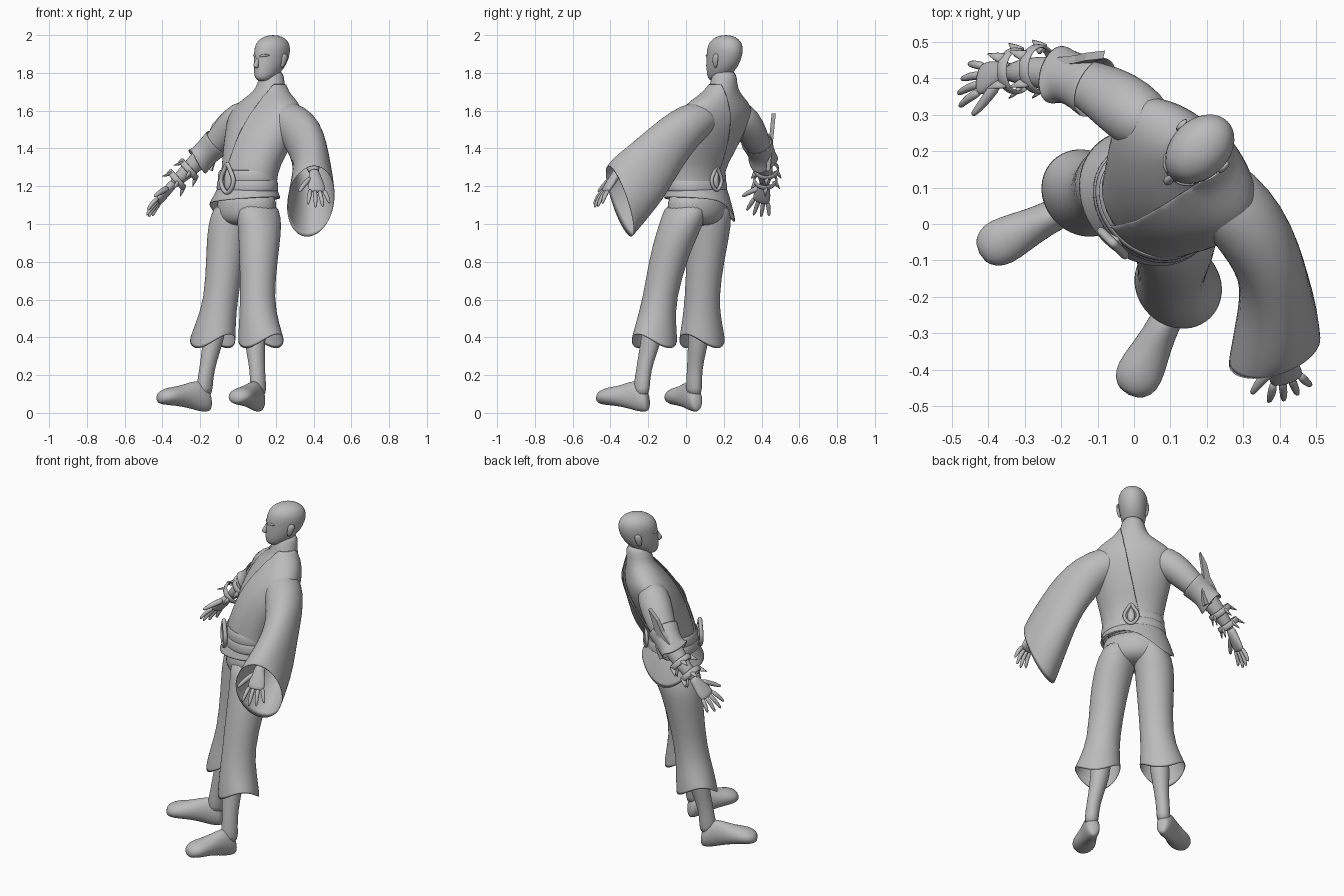
import bpy, bmesh, math
from mathutils import Vector

if "Cube" in bpy.data.objects:
    bpy.data.objects.remove(bpy.data.objects["Cube"])

grey = bpy.data.materials.new("plain grey")
grey.use_nodes = True
grey.diffuse_color = (0.5, 0.5, 0.5, 1)
grey.node_tree.nodes["Principled BSDF"].inputs["Base Color"].default_value = (0.5, 0.5, 0.5, 1)

UP = Vector((0, 0, 1))
LEFT = Vector((1, -1, 0)).normalized()   # the figure stands turned by 45 degrees
BACK = Vector((1, 1, 0)).normalized()


def finish(name, bm, subsurf=0, thick=0, smooth=True):
    bmesh.ops.recalc_face_normals(bm, faces=bm.faces)
    mesh = bpy.data.meshes.new(name)
    bm.to_mesh(mesh)
    bm.free()
    mesh.materials.append(grey)
    for p in mesh.polygons:
        p.use_smooth = smooth
    ob = bpy.data.objects.new(name, mesh)
    bpy.context.collection.objects.link(ob)
    if thick:
        m = ob.modifiers.new("thickness", "SOLIDIFY")
        m.thickness = thick
        m.offset = 1
    if subsurf:
        m = ob.modifiers.new("smooth", "SUBSURF")
        m.levels = m.render_levels = subsurf


def loft_mesh(rings, ref=LEFT, flat=False, n=18, caps=(True, True), hem=None, grow=0):
    """Skin of elliptical rings (x, y, z, half width, half depth[, normal])."""
    bm, loops = bmesh.new(), []
    pts = [Vector(r[:3]) for r in rings]
    for i, r in enumerate(rings):
        t = pts[min(i + 1, len(pts) - 1)] - pts[max(i - 1, 0)]
        if flat:
            t = UP
        if len(r) > 5:
            t = Vector(r[5])
        t = t.normalized()
        w = (ref - t * ref.dot(t)).normalized()
        d = t.cross(w)
        loop = []
        for k in range(n):
            a = math.tau * k / n
            p = pts[i] + w * (r[3] + grow) * math.cos(a) + d * (r[4] + grow) * math.sin(a)
            if hem and i == len(rings) - 1:
                p.z += hem(a)
            loop.append(bm.verts.new(p))
        loops.append(loop)
    for A, B in zip(loops, loops[1:]):
        for k in range(n):
            bm.faces.new((A[k], A[(k + 1) % n], B[(k + 1) % n], B[k]))
    if caps[0]:
        bm.faces.new(loops[0])
    if caps[1]:
        bm.faces.new(loops[-1])
    return bm


def loft(name, rings, subsurf=1, thick=0, **kw):
    finish(name, loft_mesh(rings, **kw), subsurf, thick)


# Torso and neck
torso = [(.05, .055, 1.14, .16, .125), (.05, .055, 1.27, .158, .122), (.082, .09, 1.37, .185, .14),
         (.112, .125, 1.48, .215, .148), (.135, .16, 1.57, .235, .135), (.15, .175, 1.625, .215, .112),
         (.16, .186, 1.668, .15, .092), (.168, .195, 1.70, .098, .08), (.175, .2, 1.74, .07, .071),
         (.18, .205, 1.82, .062, .066)]
loft("torso", torso, flat=True, n=24)

# Robe worn over the left shoulder, cut along the crossing edge
bm = loft_mesh(torso[:-1], flat=True, caps=(False, False), grow=.006, n=36)
bmesh.ops.bisect_plane(bm, geom=bm.verts[:] + bm.edges[:] + bm.faces[:],
                       plane_co=Vector((.05, .055, 1.3)) - LEFT * .035,
                       plane_no=LEFT - UP * .19, clear_inner=True)
finish("robe", bm, 1, .006)

# Head
hx, hy = .18, .205
head = [(1.755, -.062, .028, .035), (1.775, -.052, .047, .062), (1.80, -.036, .06, .08),
        (1.84, -.016, .073, .1), (1.885, -.003, .079, .109), (1.93, .003, .084, .111),
        (1.967, .005, .073, .095), (1.99, .008, .048, .06), (2.0, .008, .018, .022)]
loft("head", [(hx + BACK.x * v, hy + BACK.y * v, z, a, b) for z, v, a, b in head], flat=True)


def face_point(side, fwd, z):
    return Vector((hx, hy, z)) + LEFT * side - BACK * fwd


loft("nose", [(*face_point(0, .10, 1.885), .008, .01), (*face_point(0, .113, 1.86), .01, .014),
              (*face_point(0, .124, 1.836), .015, .018), (*face_point(0, .112, 1.824), .012, .01)],
     flat=True, n=10)
loft("lips", [(*face_point(-.027, .092, 1.797), .004, .004), (*face_point(0, .112, 1.799), .008, .007),
              (*face_point(.027, .092, 1.797), .004, .004)], ref=UP, n=8)
for s, side in ((1, "left"), (-1, "right")):
    loft(side + "_brow", [(*face_point(s * .012, .107, 1.885), .007, .008),
                          (*face_point(s * .035, .099, 1.895), .008, .009),
                          (*face_point(s * .06, .073, 1.892), .005, .006)], ref=UP, n=8)
    loft(side + "_ear", [(*face_point(s * .072, -.002, 1.825), .008, .01),
                         (*face_point(s * .08, -.008, 1.855), .009, .018),
                         (*face_point(s * .084, -.014, 1.885), .009, .023),
                         (*face_point(s * .08, -.016, 1.902), .006, .014)], flat=True, n=10)


# Hands
def hand(side, wrist, direction, thumb_dir):
    w, d = Vector(wrist), Vector(direction).normalized()
    s = Vector(thumb_dir)
    s = (s - d * s.dot(d)).normalized()
    nrm = d.cross(s)

    def at(l, o):
        return w + d * l + s * o
    loft(side + "_palm", [(*at(-.03, 0), .029, .026), (*at(.01, 0), .032, .024), (*at(.05, 0), .046, .022),
                          (*at(.095, 0), .049, .018), (*at(.115, 0), .042, .012)], ref=s, n=14)
    bend = nrm if side == "right" else -nrm
    for i, length in enumerate((.095, .112, .105, .08)):
        o = .036 - i * .024
        root, mid, tip = at(.095, o), at(.1 + length * .5, o * 1.4), at(.1 + length, o * 1.75)
        loft(f"{side}_finger_{i + 1}", [(*root, .014, .014), (*(mid + bend * .004), .0125, .0125),
                                       (*(tip - bend * .008), .008, .008)], ref=nrm, n=8)
    loft(side + "_thumb", [(*at(.02, .022), .02, .017), (*at(.06, .06), .017, .015),
                           (*at(.09, .084), .013, .013), (*at(.12, .105), .008, .008)], ref=nrm, n=8)


hand("left", (.405, -.37, 1.262), (.03, -.125, -.19), (-.93, -.3, .05))
hand("right", (-.355, .415, 1.2), (-.125, -.035, -.15), (-.3, -.9, .1))

# Left arm in a wide sleeve
loft("left_sleeve", [(.19, .14, 1.575, .07, .08), (.255, .07, 1.56, .095, .1), (.32, -.01, 1.505, .115, .102),
                     (.365, -.09, 1.425, .13, .092), (.388, -.17, 1.335, .146, .092),
                     (.395, -.26, 1.23, .172, .108), (.385, -.355, 1.115, .2, .132, (.33, -.9, -.3))],
     ref=UP, caps=(True, False), n=24, thick=.004)
loft("left_forearm", [(.38, -.13, 1.4, .055, .055), (.39, -.26, 1.34, .045, .045),
                      (.405, -.37, 1.26, .03, .027)], n=14)

# Bare right arm
loft("right_arm", [(.07, .245, 1.585, .07, .075), (.015, .29, 1.565, .092, .09), (-.045, .338, 1.505, .09, .082),
                   (-.11, .376, 1.43, .074, .068), (-.185, .405, 1.36, .056, .054),
                   (-.27, .42, 1.28, .043, .041), (-.355, .415, 1.2, .029, .027)], ref=BACK)

# Arm guard with an upright blade
loft("arm_guard", [(-.105, .373, 1.435, .086, .074), (-.14, .388, 1.405, .072, .068),
                   (-.185, .405, 1.36, .066, .061), (-.215, .41, 1.335, .082, .068)],
     ref=BACK, caps=(False, False), thick=.006, hem=lambda a: .02 * math.cos(2 * a))
bm = bmesh.new()
outline = ((-.085, 1.585), (-.135, 1.53), (-.165, 1.46), (-.215, 1.4), (-.19, 1.31), (-.14, 1.28),
           (-.115, 1.36), (-.125, 1.44), (-.105, 1.51))
f = bm.faces.new([bm.verts.new((x, .425 + .1 * (z - 1.3), z)) for x, z in outline])
g = bmesh.ops.extrude_face_region(bm, geom=[f])
bmesh.ops.translate(bm, verts=[v for v in g["geom"] if isinstance(v, bmesh.types.BMVert)], vec=(.006, .022, 0))
finish("guard_blade", bm, smooth=False)

# Spiked bracelets
axis = Vector((-.09, 0, -.08)).normalized()
across = axis.cross(Vector((0, 1, 0)))
for i, c in enumerate(((-.262, .425, 1.29), (-.325, .42, 1.235))):
    c, r = Vector(c), .057 - i * .004
    p, q = c - axis * .016, c + axis * .016
    loft(f"bracelet_{i + 1}", [(*p, r, r), (*c, r + .006, r + .006), (*q, r, r)], ref=BACK,
         caps=(False, False), thick=.009)
    for k in range(5):
        a = math.radians(72 * k)
        out = across * math.cos(a) + Vector((0, 1, 0)) * math.sin(a)
        root, tip = c + out * r, c + out * (r + .026) + axis * .045
        loft(f"bracelet_{i + 1}_spike_{k + 1}", [(*root, .018, .009), (*root.lerp(tip, .5), .012, .006),
                                                (*tip, .002, .002)], ref=BACK, n=8, subsurf=0)


# Belt, sash skirt and hips
def band(name, rows, **kw):
    loft(name, rows, flat=True, n=32, caps=(False, False), thick=.006, **kw)


wx, wy = .05, .055
band("belt_upper", [(wx, wy, 1.285, .159, .125), (wx, wy, 1.265, .168, .133),
                    (wx, wy, 1.235, .168, .133), (wx, wy, 1.225, .166, .131)])
band("belt_lower", [(wx, wy, 1.235, .164, .13), (wx, wy, 1.22, .173, .138),
                    (wx, wy, 1.185, .176, .141), (wx, wy, 1.175, .17, .136)])
band("sash_skirt", [(wx, wy, 1.2, .165, .131), (.046, .06, 1.16, .178, .147), (.036, .073, 1.12, .202, .17)],
     hem=lambda a: -.1 * max(0, math.cos(a - 2.6)) ** 3 + .02 * math.cos(a))
loft("trouser_hips", [(.05, .055, 1.17, .16, .125), (.046, .06, 1.11, .178, .137), (.042, .06, 1.05, .18, .138),
                      (.038, .06, 1.01, .15, .115), (.035, .06, .99, .08, .07)], flat=True, n=24)

# Belt ornaments: pointed ring with a central stud
for name, side, size in (("front_buckle", -1, 1), ("back_ornament", 1, .8)):
    o = Vector((wx, wy, 1.235)) + BACK * side * .152
    cu = bpy.data.curves.new(name, "CURVE")
    cu.dimensions = "3D"
    cu.bevel_depth = .012 * size
    cu.bevel_resolution = 2
    sp = cu.splines.new("NURBS")
    shape = ((0, .095), (.018, .055), (.05, .01), (.045, -.035), (0, -.085),
             (-.045, -.035), (-.05, .01), (-.018, .055))
    sp.points.add(len(shape) - 1)
    for pt, (h, z) in zip(sp.points, shape):
        pt.co = (*(o + (LEFT * h + UP * z) * size), 1)
    sp.use_cyclic_u = True
    cu.materials.append(grey)
    bpy.context.collection.objects.link(bpy.data.objects.new(name, cu))
    loft(name + "_stud", [(*(o + UP * z * size - BACK * side * .008), w * size, .018) for z, w in
                          ((-.06, .006), (-.03, .03), (.01, .03), (.06, .006))], flat=True, n=10)

# Legs: flared trouser, shin and foot; each given by its own centre line
legs = {
    "left": (((.1, .005, 1.12), (.112, -.015, 1.03), (.115, -.045, .95), (.11, -.09, .83), (.1, -.142, .6),
              (.112, -.16, .47), (.122, -.168, .375)),
             ((.095, -.165, .5), (.088, -.185, .38), (.098, -.215, .27), (.106, -.232, .18), (.108, -.238, .08)),
             (.112, -.215), (.0, -.44)),
    "right": (((-.01, .115, 1.12), (-.033, .125, 1.03), (-.05, .118, .95), (-.066, .105, .83), (-.09, .082, .6),
               (-.12, .085, .47), (-.135, .085, .375)),
              ((-.11, .08, .5), (-.132, .065, .38), (-.156, .05, .27), (-.174, .042, .18), (-.18, .042, .08)),
              (-.163, .053), (-.395, -.065)),
}
trouser_r = ((.085, .122), (.104, .124), (.105, .115), (.098, .1), (.084, .085), (.108, .1), (.126, .113))
shin_r = ((.06, .062), (.054, .058), (.041, .046), (.037, .043), (.042, .055))
# foot stations: fraction of length, sole height, top height, half width
stations = ((-.08, .015, .08, .022), (-.02, .005, .13, .038), (.15, .005, .175, .045), (.38, .022, .165, .046),
            (.63, .035, .143, .057), (.87, .04, .136, .068), (1.03, .045, .122, .057), (1.13, .055, .1, .026))
for side, (thigh, shin, heel, toe) in legs.items():
    loft(side + "_trouser", [c + r for c, r in zip(thigh, trouser_r)], flat=True, n=24,
         caps=(True, False), thick=.004, hem=lambda a: .04 * math.cos(2 * a))
    loft(side + "_shin", [c + r for c, r in zip(shin, shin_r)], flat=True)
    h, t = Vector((*heel, 0)), Vector((*toe, 0))
    along = (t - h).normalized()
    loft(side + "_foot", [(*(h.lerp(t, f) + UP * (lo + hi) / 2), w, (hi - lo) / 2, along)
                          for f, lo, hi, w in stations], ref=along.cross(UP))
